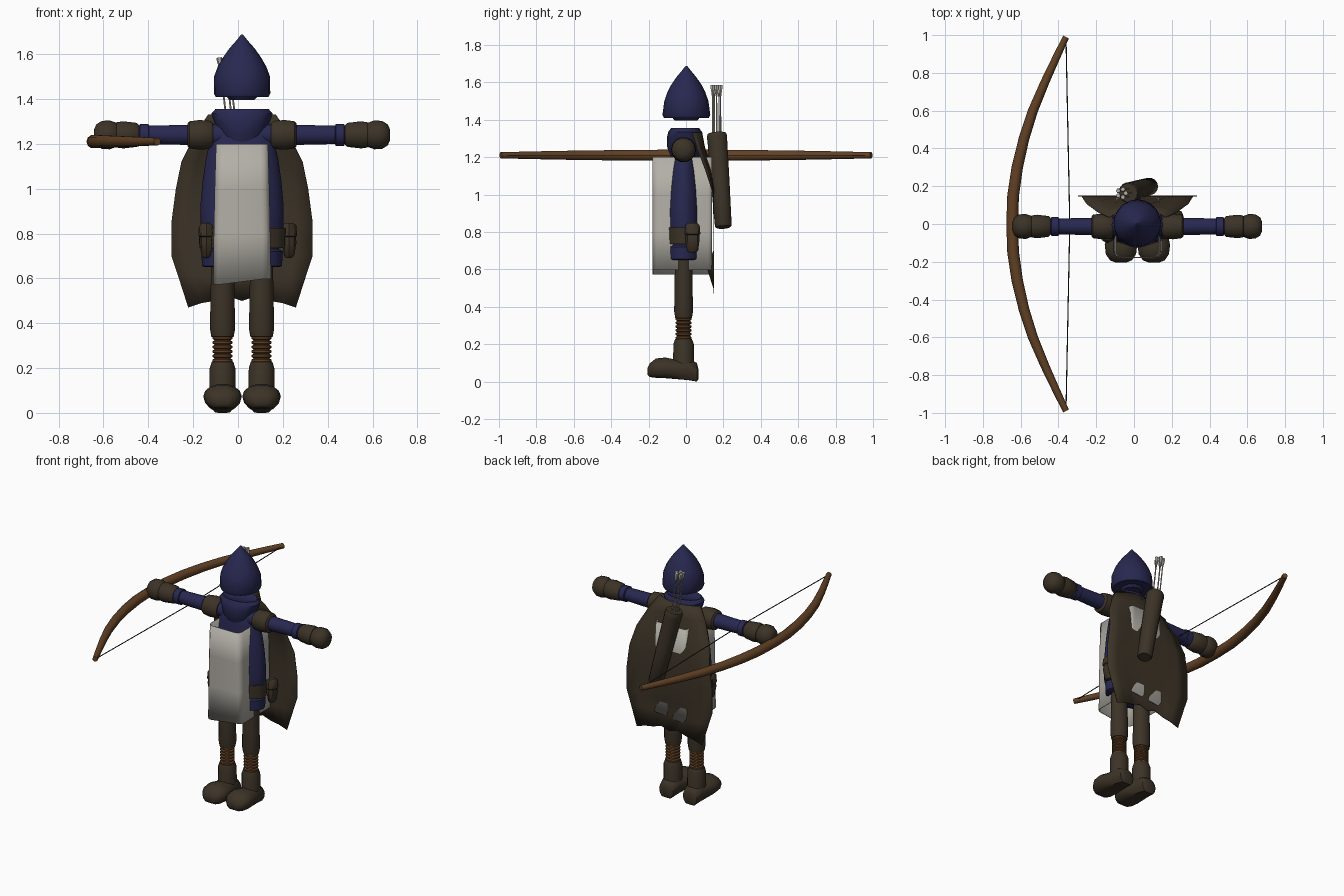
import bpy, bmesh, math
from mathutils import Vector

if "Cube" in bpy.data.objects:
    bpy.data.objects.remove(bpy.data.objects["Cube"])

CX, CY = 0.018, -0.013   # body axis


def mat(name, col):
    m = bpy.data.materials.new(name)
    m.diffuse_color = (*col, 1)
    m.use_nodes = True
    m.node_tree.nodes["Principled BSDF"].inputs["Base Color"].default_value = m.diffuse_color
    return m


NAVY = mat("navy cloth", (0.021, 0.021, 0.082))
LEATHER = mat("dark leather", (0.045, 0.033, 0.020))
WOOD = mat("bow wood", (0.12, 0.052, 0.018))
PALE = mat("pale cloth", (0.45, 0.43, 0.385))
STRING = mat("dark string", (0.03, 0.03, 0.03))


def make(name, verts, faces, m, angle=40):
    me = bpy.data.meshes.new(name)
    me.from_pydata([tuple(v) for v in verts], [], faces)
    bm = bmesh.new()
    bm.from_mesh(me)
    bmesh.ops.recalc_face_normals(bm, faces=bm.faces)
    bm.to_mesh(me)
    bm.free()
    ob = bpy.data.objects.new(name, me)
    bpy.context.collection.objects.link(ob)
    me.materials.append(m)
    if angle:
        bpy.ops.object.select_all(action='DESELECT')
        ob.select_set(True)
        bpy.context.view_layer.objects.active = ob
        bpy.ops.object.shade_smooth_by_angle(angle=math.radians(angle))
    return ob


def loft(name, rings, m, caps=True, angle=40):
    """Skin equal-length rings of points."""
    n = len(rings[0])
    verts = [p for r in rings for p in r]
    faces = [(i * n + j, i * n + (j + 1) % n, (i + 1) * n + (j + 1) % n, (i + 1) * n + j)
             for i in range(len(rings) - 1) for j in range(n)]
    if caps:
        faces += [tuple(range(n)), tuple(range(len(verts) - n, len(verts)))]
    return make(name, verts, faces, m, angle)


def turned(name, prof, m, n=16, at=(CX, CY), caps=True, angle=40):
    """Upright part from (z, x radius, y radius) rows."""
    rings = [[(at[0] + rx * math.cos(a), at[1] + ry * math.sin(a), z)
              for a in (2 * math.pi * k / n for k in range(n))] for z, rx, ry in prof]
    return loft(name, rings, m, caps, angle)


def tube(name, path, radii, m, n=10, angle=40):
    """Round part along a path."""
    path = [Vector(p) for p in path]
    rings = []
    for i, p in enumerate(path):
        d = (path[min(i + 1, len(path) - 1)] - path[max(i - 1, 0)]).normalized()
        u = d.cross(Vector((0, 0, 1)) if abs(d.z) < 0.8 else Vector((0, 1, 0))).normalized()
        w = d.cross(u)
        rings.append([p + radii[i] * (u * math.cos(t) + w * math.sin(t))
                      for t in (2 * math.pi * k / n for k in range(n))])
    return loft(name, rings, m, True, angle)


# Hood, face stub and collar
turned("hood", [(1.41, .118, .12), (1.425, .126, .128), (1.50, .125, .118), (1.545, .108, .102),
                (1.585, .085, .082), (1.625, .057, .055), (1.66, .026, .026), (1.688, .004, .004)],
       NAVY, 20, (CX, .002))
turned("hood_lining", [(1.395, .055, .06), (1.42, .08, .08)], NAVY, 16, (CX, 0))
turned("collar", [(1.19, .085, .07), (1.25, .105, .095), (1.30, .125, .098), (1.335, .137, .090),
                  (1.356, .118, .075), (1.345, .10, .06)], NAVY, 16, (CX, -.005))

# Torso with tunic skirt, belt and pouches
turned("torso", [(.65, .165, .09), (.655, .178, .1), (.72, .182, .1), (.73, .165, .09), (.82, .185, .098),
                 (.92, .186, .098), (1.03, .176, .092), (1.13, .162, .082), (1.21, .145, .07),
                 (1.27, .13, .06), (1.29, .09, .05)], NAVY, 20)
turned("belt", [(.735, .17, .09), (.735, .19, .1), (.825, .194, .103), (.825, .17, .09)], LEATHER, 20)
for nm, px, py in (("left_pouch", -.14, -.06), ("right_pouch", .228, .035)):
    turned(nm, [(.69, .012, .02), (.70, .022, .03), (.76, .033, .038), (.785, .03, .036),
                (.79, .036, .042), (.835, .032, .038), (.848, .018, .026)], LEATHER, 8, (px, py))

# Tabard: open tube with rounded corners
rings = []
for z, hw in ((.585, .129), (.8, .126), (1.0, .122), (1.2, .116)):
    ring = []
    for ccx, ccy, a0, r in ((1, .12, 0, .02), (-1, .12, 90, .02), (-1, -.145, 180, .035), (1, -.145, 270, .035)):
        for k in range(4):
            a = math.radians(a0 + 30 * k)
            ring.append((CX + ccx * (hw - r) + r * math.cos(a), ccy + r * math.sin(a),
                         z + (.012 * ccx if z < .6 else 0)))
    rings.append(ring)
tab = loft("tabard", rings, PALE, False)
s = tab.modifiers.new("thickness", 'SOLIDIFY')
s.thickness = .005

# Cape: curved sheet with a scalloped hem, dented where the tabard shows through
rows = [(1.33, .15, .085), (1.25, .205, .10), (1.12, .27, .128), (1.0, .295, .147), (.85, .315, .148),
        (.70, .315, .148), (.61, .285, .148), (.50, .24, .148)]
hem = [0, .02, .0, -.01, -.03]
verts, faces = [], []
for i, (z, hw, y) in enumerate(rows):
    for j in range(9):
        t = (j - 4) / 4
        yy, zz = y, z
        if i < 3:
            yy -= (.05, .04, .02)[i] * t * t
        if i in (2, 6) and abs(j - 4) == 1:
            yy = .112
        elif i == 2:
            yy += .019 * (1 - abs(t))
        if i == 7:
            zz += hem[abs(j - 4)]
        verts.append((CX + t * hw, yy, zz))
for i in range(7):
    for j in range(8):
        a = i * 9 + j
        faces.append((a, a + 1, a + 10, a + 9))
cape = make("cape", verts, faces, LEATHER, 30)
s = cape.modifiers.new("thickness", 'SOLIDIFY')
s.thickness, s.offset = .004, 0

# Arms, legs and feet on both sides
for side, sx in (("left", -1), ("right", 1)):
    def limb(name, rows, m, n=14):
        tube(side + name, [(CX + sx * x, CY, 1.24) for x, r in rows], [r for x, r in rows], m, n)
    limb("_arm", [(.08, .05), (.24, .046), (.415, .042), (.418, .05), (.455, .05), (.458, .042), (.5, .042)], NAVY)
    limb("_shoulder_band", [(.13, .055), (.14, .064), (.19, .068), (.235, .062), (.243, .052)], LEATHER)
    limb("_glove_cuff", [(.46, .045), (.47, .055), (.53, .062), (.56, .058), (.562, .05)], LEATHER)
    limb("_hand", [(.545, .035), (.56, .055), (.59, .066), (.625, .064), (.65, .048), (.66, .025)], LEATHER)

    at = (CX + sx * .087, CY)
    turned(side + "_leg", [(z, r, r * .92) for z, r in
                           ((.335, .035), (.34, .05), (.375, .056), (.5, .054), (.7, .05))], LEATHER, 14, at)
    spring = []
    for k in range(6):
        z = .225 + k * .02
        spring += [(z, .036, .036), (z + .005, .045, .044), (z + .013, .045, .044), (z + .018, .036, .036)]
    turned(side + "_ankle_coil", spring, WOOD, 14, at)
    turned(side + "_boot_shaft", [(.05, .058, .058), (.20, .057, .056), (.228, .048, .046), (.232, .03, .03)],
           LEATHER, 14, at)
    # foot skinned from heel to toe: y, half width, bottom, top
    rings = []
    for y, w, lo, hi in ((.066, .03, .012, .07), (.058, .052, .0, .10), (.01, .062, .008, .13),
                         (-.06, .075, .014, .12), (-.11, .086, .018, .13), (-.16, .08, .02, .125),
                         (-.192, .058, .024, .10), (-.205, .026, .036, .075)):
        c, h = (lo + hi) / 2, (hi - lo) / 2
        ring = []
        for k in range(14):
            a = 2 * math.pi * k / 14
            sn = math.sin(a)
            ring.append((at[0] + w * math.cos(a), y, c + h * max(sn * 1.0, -1) if sn > 0
                         else c + h * max(sn * 1.25, -1)))
        rings.append(ring)
    loft(side + "_foot", rings, LEATHER, True, 50)

# Bow and string
half = [(0, -.645, .031), (.15, -.64, .031), (.3, -.618, .03), (.45, -.583, .028), (.6, -.535, .026),
        (.75, -.472, .023), (.88, -.412, .02), (.99, -.36, .017)]
pts = [(-y, x, r) for y, x, r in half[:0:-1]] + half
tube("bow", [(x, y, 1.21) for y, x, r in pts], [r for y, x, r in pts], WOOD, 10)
tube("bow_string", [(-.36, -.985, 1.21), (-.34, 0, 1.21), (-.36, .985, 1.21)], [.003] * 3, STRING, 6)

# Quiver with rim, and arrows
top, bot = Vector((-.03, .165, 1.325)), Vector((.085, .20, .825))
P = [bot.lerp(top, t) for t in (0, .02, .5, .93, .97, 1.0)]
tube("quiver", P, [.038, .046, .051, .054, .056, .05], LEATHER, 14)
for k in range(5):
    a = 2 * math.pi * k / 5
    o = Vector((math.cos(a), math.sin(a), 0))
    p0, p1 = top + o * .022 - Vector((0, 0, .05)), Vector((-.066, .163, 1.585)) + o * .022
    tube("arrow_shaft_%d" % k, [p0, p1], [.004, .004], PALE, 6)
    F = [p0.lerp(p1, t) for t in (.8, .87, .97, 1)]
    tube("arrow_fletching_%d" % k, F, [.004, .008, .013, .012], PALE, 6)
